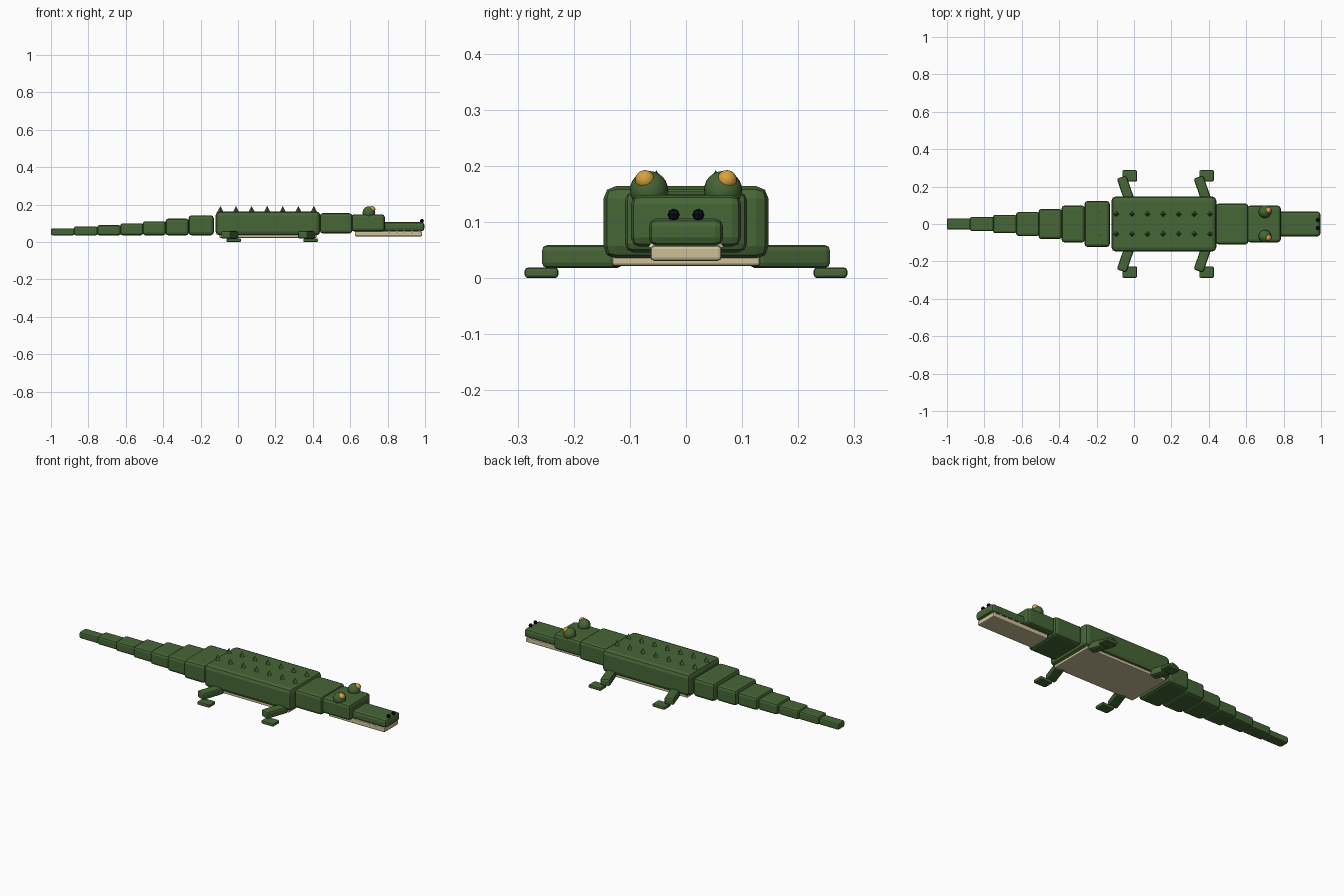
import bpy
from math import radians

if "Cube" in bpy.data.objects:
    bpy.data.objects.remove(bpy.data.objects["Cube"], do_unlink=True)


def material(name, r, g, b):
    m = bpy.data.materials.new(name)
    m.use_nodes = True
    m.diffuse_color = (r, g, b, 1)
    bsdf = next(n for n in m.node_tree.nodes if n.type == "BSDF_PRINCIPLED")
    bsdf.inputs["Base Color"].default_value = (r, g, b, 1)
    bsdf.inputs["Roughness"].default_value = 0.7
    return m


green = material("scale green", 0.062, 0.132, 0.037)
cream = material("belly cream", 0.60, 0.53, 0.31)
amber = material("eye amber", 0.68, 0.36, 0.05)
black = material("nostril black", 0.004, 0.004, 0.012)
ivory = material("tooth ivory", 0.85, 0.82, 0.70)


def finish(name, mat):
    ob = bpy.context.object
    ob.name = ob.data.name = name
    ob.data.materials.append(mat)
    return ob


def block(name, mat, x, y, z, bevel, turn=0):
    """Bevelled box filling the (low, high) ranges x, y and z."""
    bpy.ops.mesh.primitive_cube_add(size=1, location=[sum(r) / 2 for r in (x, y, z)])
    ob = finish(name, mat)
    ob.scale = [r[1] - r[0] for r in (x, y, z)]
    bpy.ops.object.transform_apply(location=False, rotation=False, scale=True)
    ob.rotation_euler.z = turn
    mod = ob.modifiers.new("Bevel", "BEVEL")
    mod.width = bevel
    mod.segments = 2
    return ob


def ball(name, mat, location, radius, segments=24, smooth=True):
    bpy.ops.mesh.primitive_uv_sphere_add(segments=segments, ring_count=segments // 2,
                                         radius=radius, location=location)
    finish(name, mat)
    if smooth:
        bpy.ops.object.shade_smooth()


def spike(name, mat, x, y, base, tip, radius):
    bpy.ops.mesh.primitive_cone_add(vertices=4, radius1=radius, depth=tip - base,
                                    location=(x, y, (base + tip) / 2))
    finish(name, mat)


# Trunk, neck and head
block("body", green, (-0.12, 0.44), (-0.147, 0.147), (0.035, 0.164), 0.022)
block("belly", cream, (-0.10, 0.42), (-0.132, 0.132), (0.022, 0.05), 0.005)
block("neck", green, (0.437, 0.612), (-0.109, 0.109), (0.046, 0.154), 0.016)
block("head", green, (0.605, 0.785), (-0.098, 0.098), (0.056, 0.148), 0.016)
block("snout", green, (0.76, 0.996), (-0.066, 0.066), (0.058, 0.106), 0.014)
block("jaw", cream, (0.625, 0.985), (-0.063, 0.063), (0.031, 0.058), 0.006)

# Tail, from the tip towards the body
edges = [-1.0, -0.877, -0.753, -0.63, -0.51, -0.388, -0.265, -0.132]
halves = [0.03, 0.038, 0.049, 0.064, 0.08, 0.098, 0.123]
tops = [0.073, 0.083, 0.09, 0.1, 0.111, 0.125, 0.143]
for i, (half, top) in enumerate(zip(halves, tops)):
    block(f"tail_segment_{i + 1}", green, (edges[i], edges[i + 1] + 0.003),
          (-half, half), (0.036, top), 0.008 + 0.0015 * i)

for side, s in (("left", 1), ("right", -1)):
    # Legs splayed backwards, with flat feet
    for end, x in (("front", 0.367), ("back", -0.044)):
        y = s * 0.185
        block(f"{end}_{side}_leg", green, (x - 0.027, x + 0.027),
              (y - 0.07, y + 0.07), (0.018, 0.059), 0.01, s * radians(19))
        y = s * 0.2575
        block(f"{end}_{side}_foot", green, (x - 0.018, x + 0.06),
              (y - 0.03, y + 0.03), (0.0, 0.019), 0.006)

    # Back spikes
    for i in range(7):
        spike(f"{side}_back_spike_{i + 1}", green, -0.094 + 0.0833 * i, s * 0.053,
              0.158, 0.193, 0.018)
    spike(f"{side}_tail_spike", green, -0.177, s * 0.06, 0.11, 0.146, 0.018)

    # Eyes and nostrils
    ball(f"{side}_eye_bulge", green, (0.70, s * 0.066, 0.157), 0.034)
    ball(f"{side}_eye", amber, (0.717, s * 0.073, 0.175), 0.0175)
    ball(f"{side}_nostril", black, (0.983, s * 0.022, 0.113), 0.011, 8, False)

    # Teeth along the jaw
    for i in range(5):
        spike(f"{side}_tooth_{i + 1}", ivory, 0.81 + 0.04 * i, s * 0.058,
              0.055, 0.071, 0.009)
